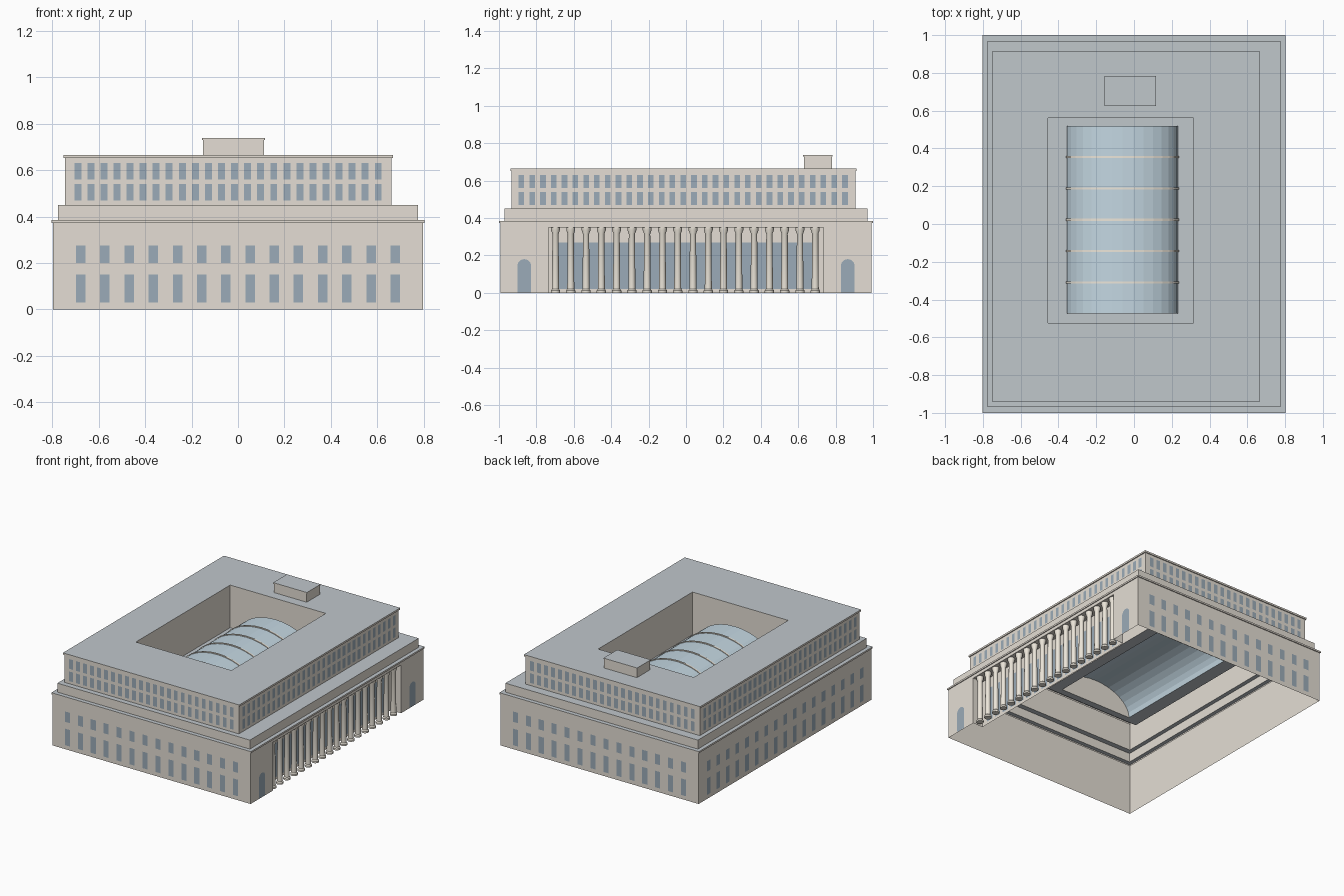
import bpy, bmesh, math

if "Cube" in bpy.data.objects:
    bpy.data.objects.remove(bpy.data.objects["Cube"])


def material(name, rgb):
    m = bpy.data.materials.new(name)
    m.diffuse_color = (*rgb, 1)
    m.use_nodes = True
    m.node_tree.nodes["Principled BSDF"].inputs["Base Color"].default_value = m.diffuse_color
    return m


STONE = material("stone", (0.78, 0.73, 0.66))
ROOF = material("roof_grey", (0.53, 0.57, 0.60))
GLASS = material("window_glass", (0.33, 0.41, 0.48))
SKY = material("skylight_glass", (0.55, 0.68, 0.76))
TRIM = material("light_trim", (0.84, 0.79, 0.70))


def make(name, faces, mat):
    """Mesh from a list of polygons, each a list of points."""
    bm = bmesh.new()
    for f in faces:
        bm.faces.new([bm.verts.new(p) for p in f])
    bmesh.ops.remove_doubles(bm, verts=bm.verts, dist=1e-5)
    me = bpy.data.meshes.new(name)
    bm.to_mesh(me)
    bm.free()
    me.materials.append(mat)
    ob = bpy.data.objects.new(name, me)
    bpy.context.collection.objects.link(ob)
    return ob


def wall(a, b, z0, z1):
    """Upright quad between two plan points; outside is on the right of a to b."""
    return [(*a, z0), (*b, z0), (*b, z1), (*a, z1)]


def corners(r):
    x0, x1, y0, y1 = r
    return [(x0, y0), (x1, y0), (x1, y1), (x0, y1)]


def walls(r, z0, z1, inward=False):
    c = corners(r)
    if inward:
        c.reverse()
    return [wall(c[i], c[(i + 1) % 4], z0, z1) for i in range(4)]


def ring(outer, inner, z, up=True):
    """Flat frame between two rectangles."""
    o, n = corners(outer), corners(inner)
    out = []
    for i in range(4):
        j = (i + 1) % 4
        q = [(*o[i], z), (*o[j], z), (*n[j], z), (*n[i], z)]
        out.append(q if up else q[::-1])
    return out


def grow(r, d):
    return (r[0] - d, r[1] + d, r[2] - d, r[3] + d)


def spread(a, b, n):
    return [a + (b - a) * i / (n - 1) for i in range(n)]


def windows(side, pos, centres, w, rows):
    """Window panes just outside a wall: side is '-x', '+x', '-y' or '+y'."""
    s = -1 if side[0] == '-' else 1
    p = pos + s * 0.002
    out = []
    for c in centres:
        for z0, z1 in rows:
            if side[1] == 'y':
                a, b = (c + s * w / 2, p), (c - s * w / 2, p)
            else:
                a, b = (p, c - s * w / 2), (p, c + s * w / 2)
            out.append(wall(a, b, z0, z1))
    return out


BASE = (-0.797, 0.797, -0.993, 0.993)
TIER = (-0.775, 0.775, -0.97, 0.97)
UPPER = (-0.745, 0.66, -0.932, 0.905)
COURT = (-0.455, 0.315, -0.525, 0.56)
VAULT = (-0.355, 0.232, -0.475, 0.52)
COURT_Z = 0.355

# base storey with the colonnade recess on the right side
bx, by = BASE[1], BASE[3]
ry, rx, rz = 0.736, 0.715, 0.35
base = [w for i, w in enumerate(walls(BASE, 0, 0.373)) if i != 1]
base += [wall((bx, -by), (bx, -ry), 0, 0.373), wall((bx, ry), (bx, by), 0, 0.373),
         wall((bx, -ry), (bx, ry), rz, 0.373),
         wall((bx, -ry), (rx, -ry), 0, rz), wall((rx, -ry), (rx, ry), 0, rz),
         wall((rx, ry), (bx, ry), 0, rz),
         [(bx, -ry, rz), (rx, -ry, rz), (rx, ry, rz), (bx, ry, rz)]]
make("base_walls", base, STONE)
lip = (-0.803, 0.803, -1.0, 1.0)
make("base_cornice", walls(lip, 0.373, 0.385) + ring(lip, BASE, 0.373, False), STONE)
make("base_terrace", ring(lip, TIER, 0.385), ROOF)

# setback tier
make("setback_walls", walls(TIER, 0.385, 0.45), STONE)
make("setback_terrace", ring(TIER, UPPER, 0.45), ROOF)

# upper storeys, cornice, main roof with the light court
make("upper_walls", walls(UPPER, 0.45, 0.652), STONE)
top = grow(UPPER, 0.007)
make("upper_cornice", walls(top, 0.652, 0.665) + ring(top, UPPER, 0.652, False), STONE)
make("main_roof", ring(top, COURT, 0.665), ROOF)
make("court_walls", walls(COURT, COURT_Z, 0.665, True), STONE)
make("court_floor", ring(COURT, VAULT, COURT_Z), ROOF)

# penthouse
PENT = (-0.151, 0.112, 0.63, 0.78)
cap = grow(PENT, 0.004)
make("penthouse_walls", walls(PENT, 0.665, 0.73) + walls(cap, 0.73, 0.738)
     + ring(cap, PENT, 0.73, False), STONE)
make("penthouse_roof", [[(*c, 0.738) for c in corners(cap)]], ROOF)

# barrel skylight, its end walls and ribs
vc, vr, vh, N = (VAULT[0] + VAULT[1]) / 2, (VAULT[1] - VAULT[0]) / 2, 0.18, 16


def arch(y, d=0.0):
    return [(vc + (vr + d) * math.cos(math.pi * i / N), y,
             COURT_Z + (vh + d) * math.sin(math.pi * i / N)) for i in range(N + 1)]


def strip(p, q):
    return [[p[i], q[i], q[i + 1], p[i + 1]] for i in range(len(p) - 1)]


make("skylight_vault", strip(arch(VAULT[2]), arch(VAULT[3])), SKY)
make("skylight_ends", [arch(VAULT[2]), arch(VAULT[3])[::-1]], STONE)
ribs = []
for k in range(1, 6):
    y = VAULT[2] + (VAULT[3] - VAULT[2]) * k / 6
    a, b = y - 0.006, y + 0.006
    ribs += strip(arch(a, 0.005), arch(b, 0.005))
    ribs += strip(arch(a), arch(a, 0.005)) + strip(arch(b, 0.005), arch(b))
make("skylight_ribs", ribs, TRIM)

# base windows on front, back and left
rows = [(0.03, 0.15), (0.20, 0.275)]
fx = spread(-0.677, 0.677, 14)
make("base_windows", windows('-y', BASE[2], fx, 0.041, rows)
     + windows('+y', BASE[3], fx, 0.041, rows)
     + windows('-x', BASE[0], spread(-0.88, 0.88, 17), 0.041, rows), GLASS)

# upper windows on all four sides
rows = [(0.47, 0.54), (0.56, 0.63)]
ux, uy = spread(-0.69, 0.604, 24), spread(-0.88, 0.85, 31)
make("upper_windows", windows('-y', UPPER[2], ux, 0.03, rows)
     + windows('+y', UPPER[3], ux, 0.03, rows)
     + windows('-x', UPPER[0], uy, 0.03, rows)
     + windows('+x', UPPER[1], uy, 0.03, rows), GLASS)

# tall windows behind the columns
bays = spread(-0.657, 0.65, 17)
make("colonnade_windows", windows('+x', rx, bays, 0.056, [(0.02, 0.27)]), GLASS)

# arched doorways beside the colonnade
doors = []
for c in (-0.865, 0.865):
    r, x = 0.037, bx + 0.002
    doors.append([(x, c - r, 0.003), (x, c + r, 0.003)]
                 + [(x, c + r * math.cos(math.pi * i / 12), 0.143 + r * math.sin(math.pi * i / 12))
                    for i in range(13)])
make("arched_doors", doors, GLASS)

# round columns turned from one profile
profile = [(0.025, 0), (0.025, 0.012), (0.019, 0.02), (0.0165, 0.315), (0.024, 0.335), (0.024, rz)]
step, S, cols = bays[1] - bays[0], 16, []
for k in range(18):
    cy, cx = bays[0] + (k - 0.5) * step, 0.768
    loops = [[(cx + r * math.cos(2 * math.pi * i / S), cy + r * math.sin(2 * math.pi * i / S), z)
              for i in range(S + 1)] for r, z in profile]
    for lo, hi in zip(loops, loops[1:]):
        cols += [[lo[i], lo[i + 1], hi[i + 1], hi[i]] for i in range(S)]
    cols.append(loops[0][:S][::-1])
columns = make("columns", cols, TRIM)
bpy.context.view_layer.objects.active = columns
columns.select_set(True)
bpy.ops.object.shade_smooth_by_angle(angle=math.radians(30))
